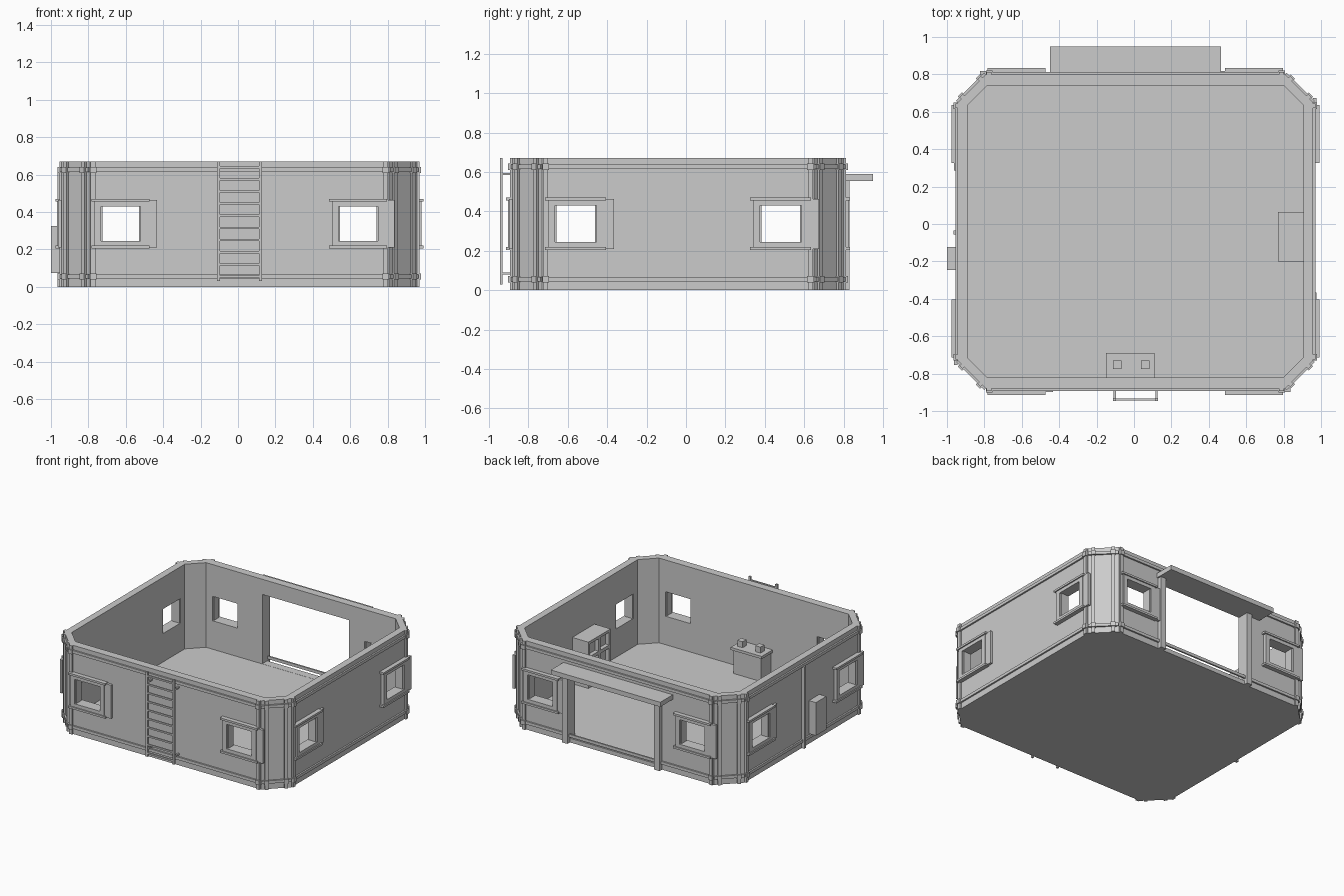
import bpy, bmesh, math
from mathutils import Matrix, Vector

if "Cube" in bpy.data.objects:
    bpy.data.objects.remove(bpy.data.objects["Cube"])

CX, CY = 0.0075, -0.04          # room centre
HX, HY = 0.95, 0.84             # outer wall half sizes
CH, H = 0.15, 0.67              # corner chamfer, wall height

grey = bpy.data.materials.new("plain_grey")
grey.diffuse_color = (0.6, 0.6, 0.6, 1)
grey.use_nodes = True
grey.node_tree.nodes["Principled BSDF"].inputs["Base Color"].default_value = grey.diffuse_color


def finish(name, bm):
    bmesh.ops.recalc_face_normals(bm, faces=bm.faces)
    me = bpy.data.meshes.new(name)
    bm.to_mesh(me)
    bm.free()
    me.materials.append(grey)
    ob = bpy.data.objects.new(name, me)
    bpy.context.collection.objects.link(ob)
    return ob


def box(bm, x0, x1, y0, y1, z0, z1, m=Matrix()):
    t = Matrix.Translation(((x0 + x1) / 2, (y0 + y1) / 2, (z0 + z1) / 2))
    s = Matrix.Diagonal((x1 - x0, y1 - y0, z1 - z0, 1))
    bmesh.ops.create_cube(bm, size=1, matrix=m @ t @ s)


def side(k):
    """Wall frame: x runs right along the wall, -y points out, y = 0 on its face."""
    d = HY if k % 2 == 0 else HX
    return (Matrix.Translation((CX, CY, 0)) @ Matrix.Rotation(k * math.pi / 2, 4, 'Z')
            @ Matrix.Translation((0, -d, 0)))


def corner(k):
    """Same kind of frame on a chamfered corner."""
    a = k * math.pi / 2 + math.pi / 4
    sx, sy = (1, 1, -1, -1)[k], (-1, 1, 1, -1)[k]
    return (Matrix.Translation((CX + sx * (HX - CH / 2), CY + sy * (HY - CH / 2), 0))
            @ Matrix.Rotation(a, 4, 'Z'))


def half_len(k):
    return (HX if k % 2 == 0 else HY) - CH


def octagon(hx, hy, c):
    q = [(hx - c, -hy), (hx, -hy + c), (hx, hy - c), (hx - c, hy)]
    q += [(-x, -y) for x, y in q]
    return [Vector((CX + x, CY + y, 0)) for x, y in q]


# Wall ring and floor
outer, inner = octagon(HX, HY, CH), octagon(0.8975, 0.78, 0.105)
bm = bmesh.new()
rings = [[bm.verts.new(p + Vector((0, 0, z))) for p in o]
         for o, z in ((outer, 0), (outer, H), (inner, H), (inner, 0))]
for r in range(4):
    a, b = rings[r], rings[(r + 1) % 4]
    for i in range(8):
        j = (i + 1) % 8
        bm.faces.new((a[i], a[j], b[j], b[i]))
walls = finish("walls", bm)

bm = bmesh.new()
f = bm.faces.new([bm.verts.new(p) for p in inner])
ext = bmesh.ops.extrude_face_region(bm, geom=[f], use_keep_orig=True)
bmesh.ops.translate(bm, vec=(0, 0, 0.03),
                    verts=[v for v in ext["geom"] if isinstance(v, bmesh.types.BMVert)])
finish("floor", bm)

# Window and doorway openings
WIN = [(k, s * (0.635 if k % 2 == 0 else 0.52)) for k in range(4) for s in (-1, 1)]
bm = bmesh.new()
for k, u in WIN:
    box(bm, u - 0.105, u + 0.105, -0.1, 0.1, 0.245, 0.43, side(k))
box(bm, -0.315, 0.41, 0.65, 0.9, 0.031, 0.555)
cutter = finish("opening_cutter", bm)
cutter.hide_render = True
mod = walls.modifiers.new("openings", 'BOOLEAN')
mod.object, mod.operation, mod.solver = cutter, 'DIFFERENCE', 'EXACT'
bpy.context.view_layer.objects.active = walls
bpy.ops.object.modifier_apply(modifier=mod.name)
bpy.data.objects.remove(cutter)

# Window frames with caps and a side plate
bm = bmesh.new()
for k, u in WIN:
    m = side(k)
    for s in (-1, 1):
        a, b = sorted((u + s * 0.105, u + s * 0.14))
        box(bm, a, b, -0.024, 0, 0.22, 0.455, m)
        a, b = sorted((u + s * 0.098, u + s * 0.105))
        box(bm, a, b, -0.012, 0.05, 0.245, 0.43, m)
    box(bm, u - 0.105, u + 0.105, -0.024, 0, 0.22, 0.245, m)
    box(bm, u - 0.105, u + 0.105, -0.024, 0, 0.43, 0.455, m)
    box(bm, u - 0.155, u + 0.155, -0.033, 0, 0.455, 0.47, m)
    box(bm, u - 0.155, u + 0.155, -0.033, 0, 0.205, 0.22, m)
    box(bm, u + 0.14, u + 0.195, -0.019, 0, 0.21, 0.463, m)
finish("window_frames", bm)

# Horizontal rails, upright posts and the knuckles where they cross
rails, posts, knuckles = bmesh.new(), bmesh.new(), bmesh.new()
runs = [(side(k), half_len(k), half_len(k) - 0.018, 0.013) for k in range(4)]
runs += [(corner(k), CH * 0.707, 0.068, 0.012) for k in range(4)]
for m, half, up, w in runs:
    for z in (0.045, 0.615):
        box(rails, -half, half, -0.012, 0, z, z + 0.022, m)
    for s in (-1, 1):
        box(posts, s * up - w, s * up + w, -0.013, 0, 0, H, m)
        for z in (0.04, 0.61):
            box(knuckles, s * up - w - 0.004, s * up + w + 0.004, -0.022, 0, z, z + 0.032, m)
finish("wall_rails", rails)
finish("wall_posts", posts)
finish("post_knuckles", knuckles)

# Doorway jambs and canopy
bm = bmesh.new()
for a, b in ((-0.36, -0.315), (0.41, 0.455)):
    box(bm, a, b, 0.79, 0.83, 0, 0.556)
finish("door_jambs", bm)
bm = bmesh.new()
box(bm, -0.45, 0.465, 0.795, 0.95, 0.555, 0.59)
finish("door_canopy", bm)

# Ladder
bm = bmesh.new()
for x in (-0.103, 0.12):
    box(bm, x - 0.008, x + 0.008, -0.945, -0.93, 0.03, H)
    for z in (0.085, 0.59):
        box(bm, x - 0.006, x + 0.006, -0.932, -0.88, z - 0.006, z + 0.006)
for i in range(10):
    z = 0.055 + i * 0.065
    box(bm, -0.1, 0.117, -0.943, -0.932, z - 0.006, z + 0.006)
finish("ladder", bm)

# Utility box and conduit on the left wall
bm = bmesh.new()
box(bm, 0.083, 0.207, -0.0575, 0, 0.075, 0.325, side(3))
finish("utility_box", bm)
bm = bmesh.new()
box(bm, -0.005, 0.015, -0.022, 0, 0, 0.62, side(3))
finish("conduit", bm)

# Counter with two blocks on top
bm = bmesh.new()
box(bm, -0.135, 0.095, -0.82, -0.705, 0.03, 0.21)
box(bm, -0.15, 0.11, -0.82, -0.69, 0.21, 0.23)
for x in (-0.09, 0.06):
    box(bm, x - 0.022, x + 0.022, -0.775, -0.73, 0.23, 0.275)
finish("counter", bm)

# Cabinet with recessed compartments facing the room
bm = bmesh.new()
box(bm, 0.80, 0.905, -0.2, 0.065, 0.03, 0.38)
for y0, y1 in ((-0.2, -0.18), (-0.0775, -0.0575), (0.045, 0.065)):
    box(bm, 0.77, 0.80, y0, y1, 0.03, 0.38)
for z0, z1 in ((0.03, 0.05), (0.24, 0.265), (0.36, 0.38)):
    box(bm, 0.77, 0.80, -0.2, 0.065, z0, z1)
finish("cabinet", bm)
